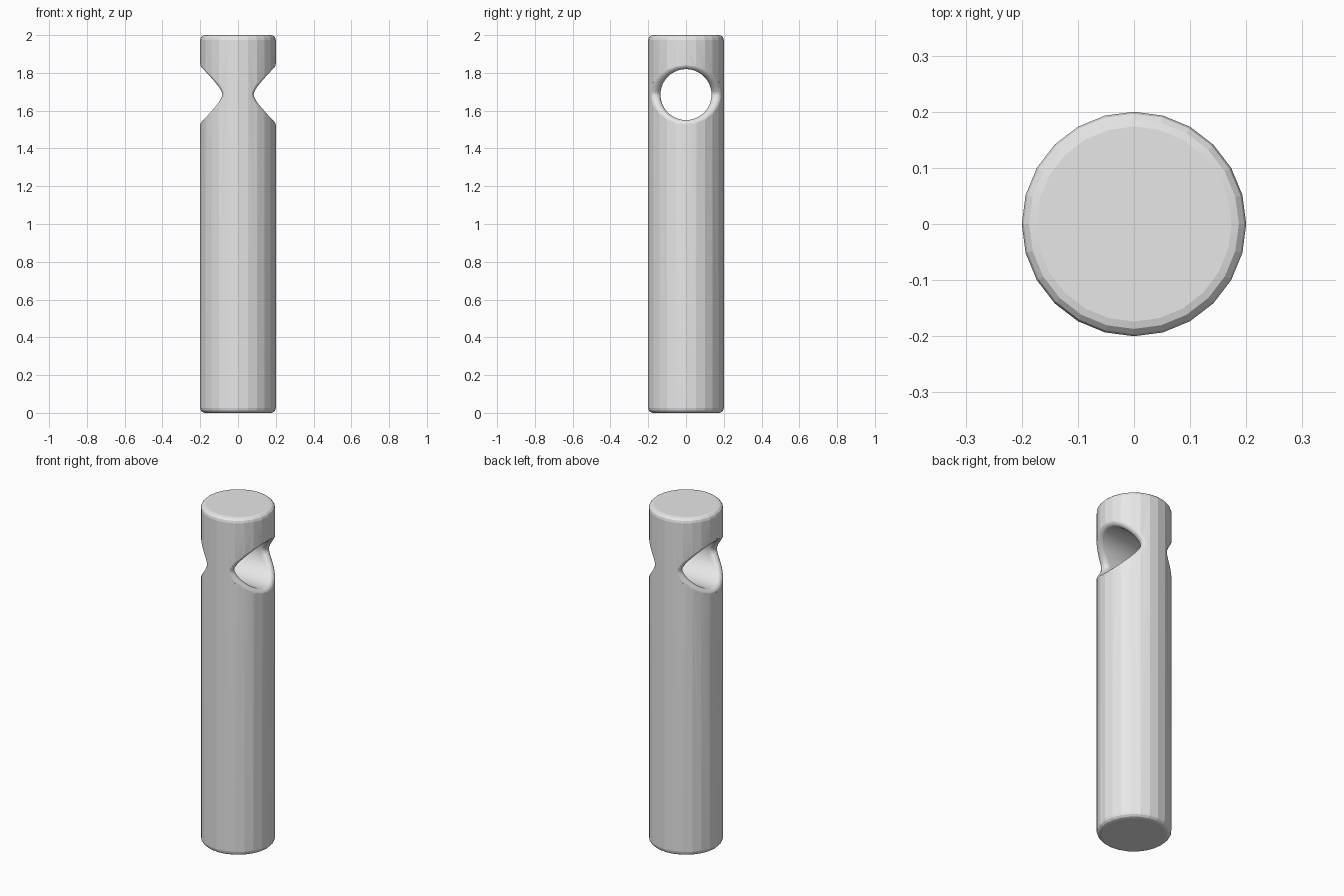
import bpy, bmesh
from math import cos, sin, pi, sqrt
from mathutils import Vector

if "Cube" in bpy.data.objects:
    bpy.data.objects.remove(bpy.data.objects["Cube"], do_unlink=True)

RADIUS, HEIGHT, SIDES = 0.2, 2.0, 24
HOLE_R, HOLE_Z, FILLET = 0.135, 1.685, 0.028

grey = bpy.data.materials.new("light_grey")
grey.use_nodes = True
grey.diffuse_color = (0.8, 0.8, 0.8, 1)
grey.node_tree.nodes["Principled BSDF"].inputs["Base Color"].default_value = (0.8, 0.8, 0.8, 1)


def make_object(name, bm):
    bmesh.ops.recalc_face_normals(bm, faces=bm.faces)
    mesh = bpy.data.meshes.new(name)
    bm.to_mesh(mesh)
    bm.free()
    mesh.materials.append(grey)
    obj = bpy.data.objects.new(name, mesh)
    bpy.context.collection.objects.link(obj)
    return obj


# Round bar with softened end rims
bm = bmesh.new()
bmesh.ops.create_cone(bm, cap_ends=True, segments=SIDES, radius1=RADIUS,
                      radius2=RADIUS, depth=HEIGHT)
bmesh.ops.translate(bm, verts=bm.verts, vec=(0, 0, HEIGHT / 2))
rims = [e for e in bm.edges if abs(e.verts[0].co.z - e.verts[1].co.z) < 0.01]
bmesh.ops.bevel(bm, geom=rims, offset=0.026, segments=3, profile=0.5, affect='EDGES')
bar = make_object("cylinder_bar", bm)


def hole_profile(angle, steps=7):
    """Half section of the hole: wall, rounded lip, then flare outside the bar."""
    radial = Vector((0, cos(angle), sin(angle)))
    centre = radial * (HOLE_R + FILLET)
    reach = RADIUS - FILLET
    centre.x = sqrt(reach ** 2 - centre.y ** 2)
    outward = Vector((centre.x, centre.y, 0)) / reach
    inward = -radial
    turn = inward.angle(outward)
    points = []
    for i in range(steps + 1):
        t = i / steps
        d = (inward * sin((1 - t) * turn) + outward * sin(t * turn)) / sin(turn)
        points.append(centre + d * FILLET)
    points.append(points[-1] + outward * 0.1)
    return points


# Cutter for the cross hole with its rounded lips
AROUND = 48
bm = bmesh.new()
columns = []
for k in range(AROUND):
    half = hole_profile(2 * pi * k / AROUND)
    full = [Vector((-p.x, p.y, p.z)) for p in reversed(half)] + half
    columns.append([bm.verts.new(p + Vector((0, 0, HOLE_Z))) for p in full])
ends = [bm.verts.new((x, 0, HOLE_Z)) for x in (-0.36, 0.36)]
for k in range(AROUND):
    a, b = columns[k], columns[(k + 1) % AROUND]
    for i in range(len(a) - 1):
        bm.faces.new((a[i], b[i], b[i + 1], a[i + 1]))
    bm.faces.new((ends[0], b[0], a[0]))
    bm.faces.new((ends[1], a[-1], b[-1]))
cutter = make_object("hole_cutter", bm)
cutter.hide_render = True
cutter.hide_set(True)

cut = bar.modifiers.new("cross_hole", 'BOOLEAN')
cut.operation = 'DIFFERENCE'
cut.solver = 'EXACT'
cut.object = cutter

# Bake the cut, then drop the cutter
bpy.context.view_layer.objects.active = bar
bar.select_set(True)
bpy.ops.object.modifier_apply(modifier=cut.name)
bpy.data.objects.remove(cutter, do_unlink=True)
bpy.ops.object.shade_smooth_by_angle(angle=0.17)
